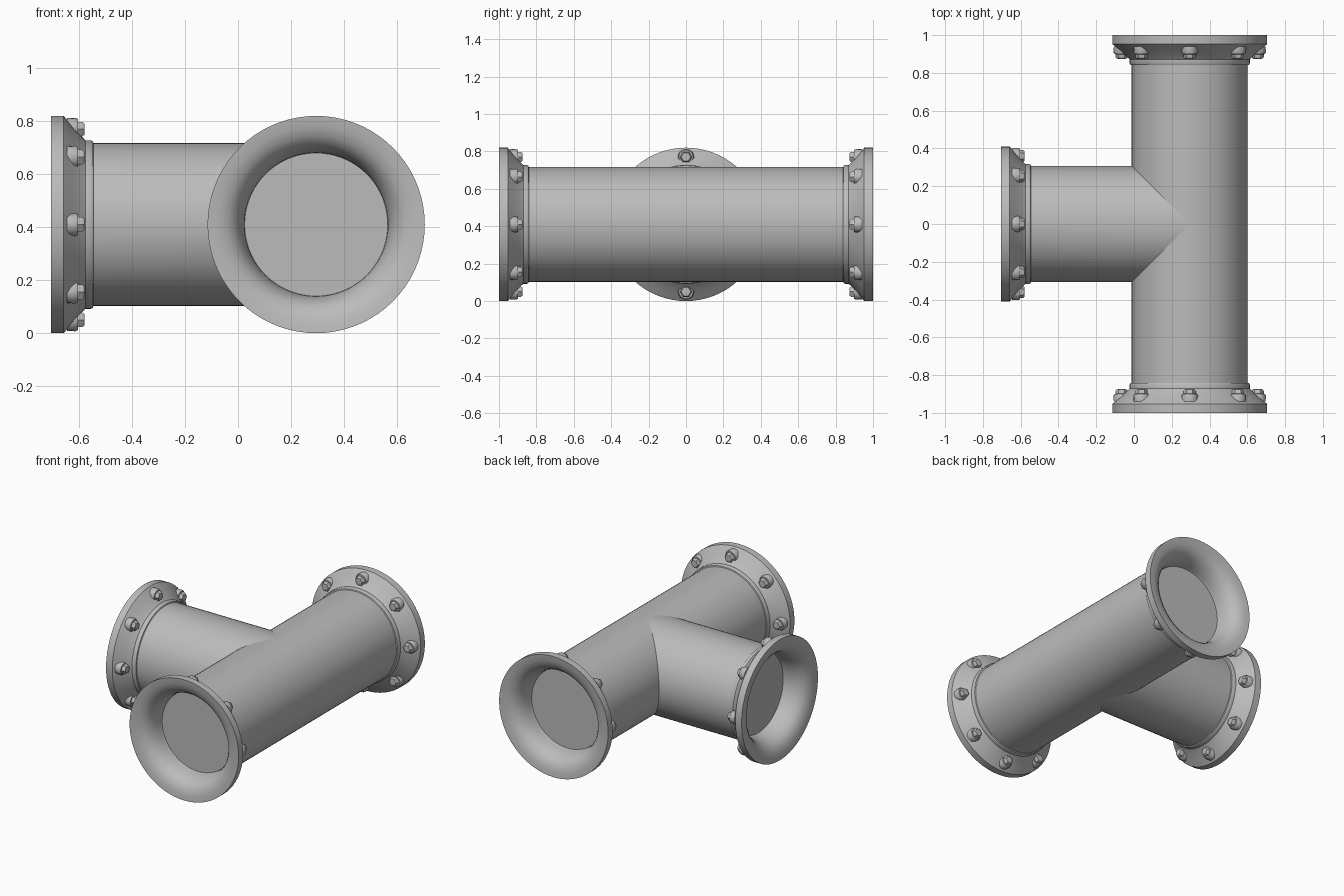
import bpy, bmesh, math
from mathutils import Matrix, Vector

cube = bpy.data.objects.get("Cube")
if cube:
    bpy.data.objects.remove(cube, do_unlink=True)

AXIS_X, AXIS_Z = 0.295, 0.41   # centre line of the main run
PIPE_R, BOLT_CIRCLE = 0.307, 0.36
SEGMENTS = 72

metal = bpy.data.materials.new("grey metal")
metal.use_nodes = True
colour = (0.5, 0.5, 0.5, 1)
metal.diffuse_color = colour
metal.node_tree.nodes["Principled BSDF"].inputs["Base Color"].default_value = colour


def finish(bm, name, matrix, angle=35):
    bmesh.ops.recalc_face_normals(bm, faces=bm.faces)
    mesh = bpy.data.meshes.new(name)
    bm.to_mesh(mesh)
    bm.free()
    mesh.materials.append(metal)
    obj = bpy.data.objects.new(name, mesh)
    obj.matrix_world = matrix
    bpy.context.collection.objects.link(obj)
    bpy.ops.object.select_all(action='DESELECT')
    obj.select_set(True)
    bpy.context.view_layer.objects.active = obj
    bpy.ops.object.shade_smooth_by_angle(angle=math.radians(angle))
    return obj


def lathe(bm, profile, steps, offset=Vector()):
    """Turn (radius, height) points around a z axis placed at offset."""
    verts = [bm.verts.new(offset + Vector((r, 0, h))) for r, h in profile]
    edges = [bm.edges.new(pair) for pair in zip(verts, verts[1:])]
    result = bmesh.ops.spin(bm, geom=verts + edges, cent=offset, axis=(0, 0, 1),
                            angle=math.tau, steps=steps, use_duplicate=False)
    bmesh.ops.remove_doubles(bm, verts=bm.verts, dist=0.0002)


def placed(origin, direction):
    turn = Vector(direction).to_track_quat('Z', 'Y').to_matrix().to_4x4()
    return Matrix.Translation(origin) @ turn


# Flange section: recessed cap, flared mouth, rim, concave back and collar
FLANGE = [(0, 0.16), (0.265, 0.16), (0.27, 0.15), (0.272, 0.125), (0.28, 0.09),
          (0.292, 0.06), (0.31, 0.035), (0.335, 0.016), (0.37, 0.004), (0.41, 0),
          (0.41, 0.047), (0.386, 0.067), (0.364, 0.085), (0.343, 0.104),
          (0.327, 0.12), (0.318, 0.13), (0.318, 0.15), (0.314, 0.157),
          (0.305, 0.16), (0.3, 0.166), (0, 0.166)]
# Bolt sections: rounded washer and domed head
WASHER = [(0, 0.06), (0.042, 0.06), (0.043, 0.092), (0.038, 0.101), (0, 0.103)]
HEAD = [(0, 0.095), (0.032, 0.095), (0.032, 0.117), (0.025, 0.125), (0, 0.126)]

ENDS = {
    "front": ((AXIS_X, -1, AXIS_Z), (0, 1, 0)),
    "back": ((AXIS_X, 1, AXIS_Z), (0, -1, 0)),
    "branch": ((-0.705, 0, AXIS_Z), (1, 0, 0)),
}
for end, (origin, direction) in ENDS.items():
    frame = placed(origin, direction)
    bm = bmesh.new()
    lathe(bm, FLANGE, SEGMENTS)
    finish(bm, end + "_flange", frame)

    # Eight bolts around each flange
    bm = bmesh.new()
    for i in range(8):
        a = math.tau * i / 8
        spot = Vector((math.cos(a), math.sin(a), 0)) * BOLT_CIRCLE
        lathe(bm, WASHER, 16, spot)
        lathe(bm, HEAD, 6, spot)
    finish(bm, end + "_bolts", frame, 40)

# Main run
bm = bmesh.new()
bmesh.ops.create_cone(bm, cap_ends=True, segments=SEGMENTS,
                      radius1=PIPE_R, radius2=PIPE_R, depth=1.7)
finish(bm, "main_pipe", placed((AXIS_X, 0, AXIS_Z), (0, 1, 0)))

# Branch, mitred where it meets the main run
bm = bmesh.new()
bmesh.ops.create_cone(bm, cap_ends=False, segments=SEGMENTS,
                      radius1=PIPE_R, radius2=PIPE_R, depth=1,
                      matrix=placed((0, 0, 0), (1, 0, 0)))
for v in bm.verts:
    v.co.x = -abs(v.co.y) if v.co.x > 0 else -0.85
finish(bm, "branch_pipe", Matrix.Translation((AXIS_X, 0, AXIS_Z)))
